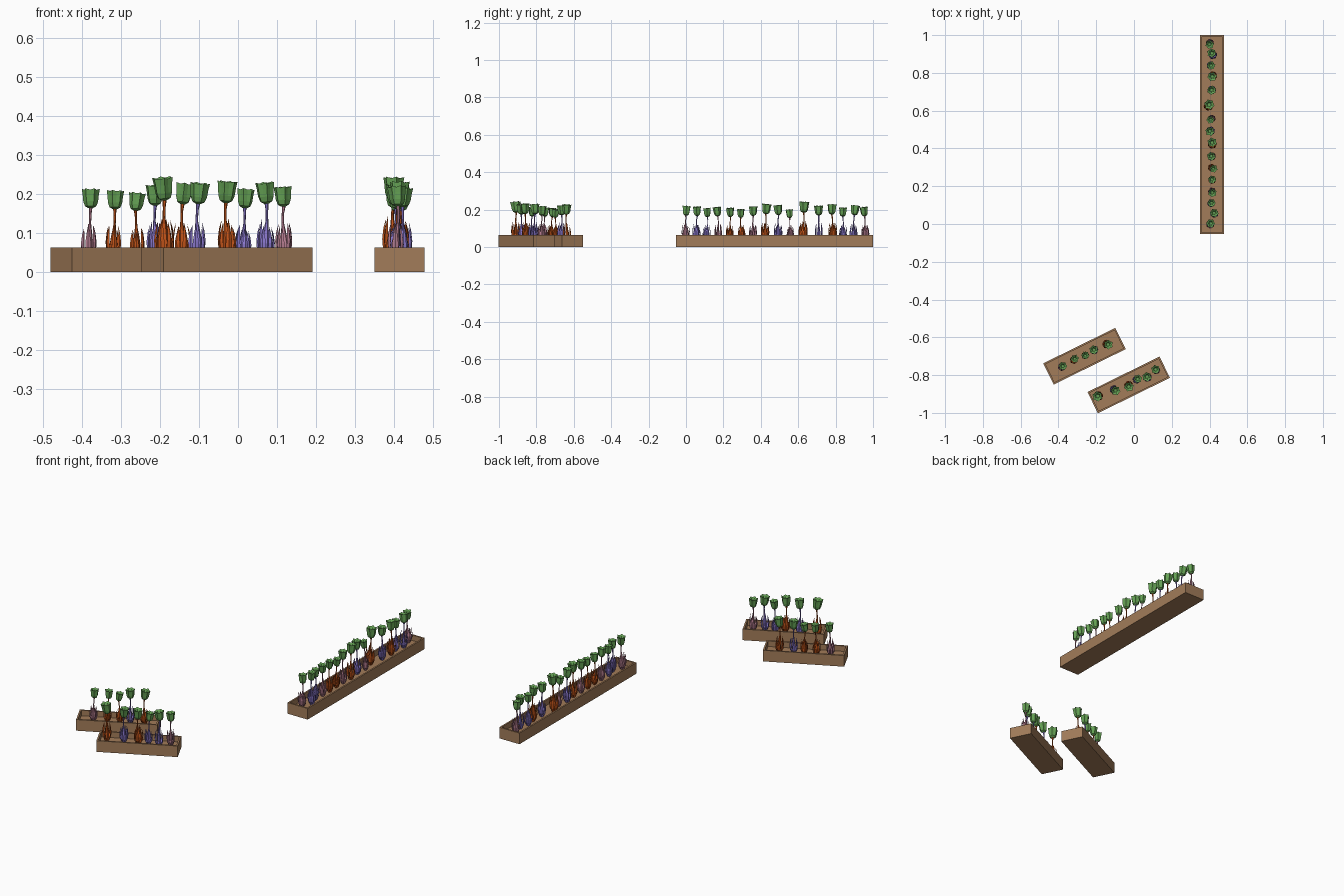
import bpy, bmesh, math, random
from mathutils import Vector, Matrix

if "Cube" in bpy.data.objects:
    bpy.data.objects.remove(bpy.data.objects["Cube"])

random.seed(4)
SOIL, RIM = 0.032, 0.063


def material(name, rgb):
    m = bpy.data.materials.new(name)
    m.diffuse_color = (*rgb, 1)
    m.use_nodes = True
    m.node_tree.nodes["Principled BSDF"].inputs["Base Color"].default_value = m.diffuse_color
    return m


WOOD = material("wood", (0.36, 0.20, 0.10))
GREEN = material("green", (0.13, 0.36, 0.09))
LEAF = {"p": material("pink", (0.50, 0.22, 0.30)),
        "o": material("orange", (0.55, 0.09, 0.01)),
        "v": material("violet", (0.27, 0.20, 0.65))}


def finish(bm, name, mat):
    mesh = bpy.data.meshes.new(name)
    bm.to_mesh(mesh)
    bm.free()
    mesh.materials.append(mat)
    ob = bpy.data.objects.new(name, mesh)
    bpy.context.collection.objects.link(ob)
    return ob


def skin(bm, rings):
    # Joins closed rings into a tube and caps both ends
    vs = [[bm.verts.new(p) for p in r] for r in rings]
    n = len(vs[0])
    for a, b in zip(vs, vs[1:]):
        for i in range(n):
            j = (i + 1) % n
            bm.faces.new((a[i], a[j], b[j], b[i]))
    bm.faces.new(vs[0][::-1])
    bm.faces.new(vs[-1])


def planter(name, cx, cy, length, width, angle):
    # Outer shell, rim, inner wall and recessed bed in one closed skin
    def rect(inset, z):
        x, y = length / 2 - inset, width / 2 - inset
        return [(-x, -y, z), (x, -y, z), (x, y, z), (-x, y, z)]
    bm = bmesh.new()
    skin(bm, [rect(0, 0), rect(0, RIM), rect(0.009, RIM), rect(0.009, SOIL)])
    bm.transform(Matrix.Translation((cx, cy, 0)) @ Matrix.Rotation(angle, 4, 'Z'))
    finish(bm, name, WOOD)


def plant(name, x, y, top, kind):
    s = (top / 0.215) ** 1.4
    a0 = random.uniform(0, math.tau)
    base = Vector((x + random.uniform(-.006, .006), y + random.uniform(-.006, .006), SOIL))
    neck = Vector((x, y, top - 0.05 * s))

    # Stem with a gentle bend, flared foot and flared neck
    bm = bmesh.new()
    bend = Vector((math.cos(a0), math.sin(a0), 0)) * 0.003
    rings = []
    for t, r in ((0, .006), (.3, .010), (.5, .0065), (.7, .003), (.88, .003), (1.03, .005)):
        c = base.lerp(neck, t) + bend * math.sin(t * math.tau)
        rings.append([c + Vector((math.cos(k * math.tau / 6), math.sin(k * math.tau / 6), 0)) * r * s
                      for k in range(6)])
    skin(bm, rings)
    finish(bm, name + "_stem", LEAF[kind])

    # Pointed folded leaves bowing out of the bed
    bm = bmesh.new()
    for k in range(6):
        a = a0 + k * math.tau / 6
        out = Vector((math.cos(a), math.sin(a), 0))
        side = Vector((-out.y, out.x, 0))
        tip = random.uniform(.075, .095)
        rows = []
        for t, r, w in ((0, .006, .004), (.25, .017, .008), (.5, .019, .007), (.78, .016, .0035)):
            c = base + out * r * s + Vector((0, 0, tip * t * s))
            rows.append([bm.verts.new(p) for p in
                         (c - side * w * s, c + out * .003 * s, c + side * w * s)])
        end = bm.verts.new(base + out * .013 * s + Vector((0, 0, tip * s)))
        for lo, hi in zip(rows, rows[1:]):
            for i in (0, 1):
                bm.faces.new((lo[i], lo[i + 1], hi[i + 1], hi[i]))
        for i in (0, 1):
            bm.faces.new((rows[-1][i], rows[-1][i + 1], end))
    finish(bm, name + "_leaves", LEAF[kind])

    # Ribbed cup-shaped head with a hollow top, slightly tilted
    bm = bmesh.new()
    rings = []
    for z, r, lobe in ((0, .006, 0), (.005, .014, .05), (.017, .0175, .10), (.034, .019, .10),
                       (.047, .021, .12), (.044, .014, .08), (.034, .008, 0)):
        ring = []
        for k in range(12):
            f = 1 + lobe * (1 if k % 2 else -1)
            up = .003 * (k % 2) if z > .045 else 0
            b = k * math.tau / 12
            ring.append((r * f * math.cos(b), r * f * math.sin(b), z + up))
        rings.append(ring)
    skin(bm, rings)
    tilt = (Matrix.Rotation(random.uniform(-.12, .12), 4, 'X')
            @ Matrix.Rotation(random.uniform(-.12, .12), 4, 'Y'))
    bm.transform(Matrix.Translation(neck) @ tilt @ Matrix.Rotation(a0, 4, 'Z') @ Matrix.Scale(s, 4))
    finish(bm, name + "_head", GREEN)


# Planter boxes
planter("long_planter", 0.413, 0.473, 1.054, 0.127, math.pi / 2)
planter("back_short_planter", -0.262, -0.70, 0.425, 0.125, math.radians(26.2))
planter("front_short_planter", -0.028, -0.852, 0.425, 0.125, math.radians(26.2))

# Plants in the short boxes: x, y, height, colour
SHORT = [(-.377, -.755, .213, "p"), (-.315, -.715, .209, "o"), (-.262, -.70, .203, "o"),
         (-.212, -.665, .223, "v"), (-.142, -.64, .228, "o"),
         (-.188, -.907, .243, "o"), (-.102, -.88, .229, "v"), (-.031, -.86, .233, "o"),
         (.017, -.823, .213, "v"), (.073, -.807, .230, "v"), (.117, -.77, .219, "p")]
for i, p in enumerate(SHORT):
    plant(f"short_box_plant_{i}", *p)

# Plants along the long box: x, y, height
LONG = [(.409, 0, .220), (.421, .06, .217), (.409, .115, .209), (.413, .17, .215),
        (.409, .238, .210), (.417, .293, .203), (.409, .36, .218), (.413, .427, .231),
        (.402, .495, .225), (.408, .555, .201), (.398, .63, .243), (.409, .71, .222),
        (.418, .78, .229), (.407, .838, .212), (.416, .90, .223), (.398, .955, .215)]
for i, (p, kind) in enumerate(zip(LONG, "pvvpoopovpovovvp")):
    plant(f"long_box_plant_{i}", *p, kind)
